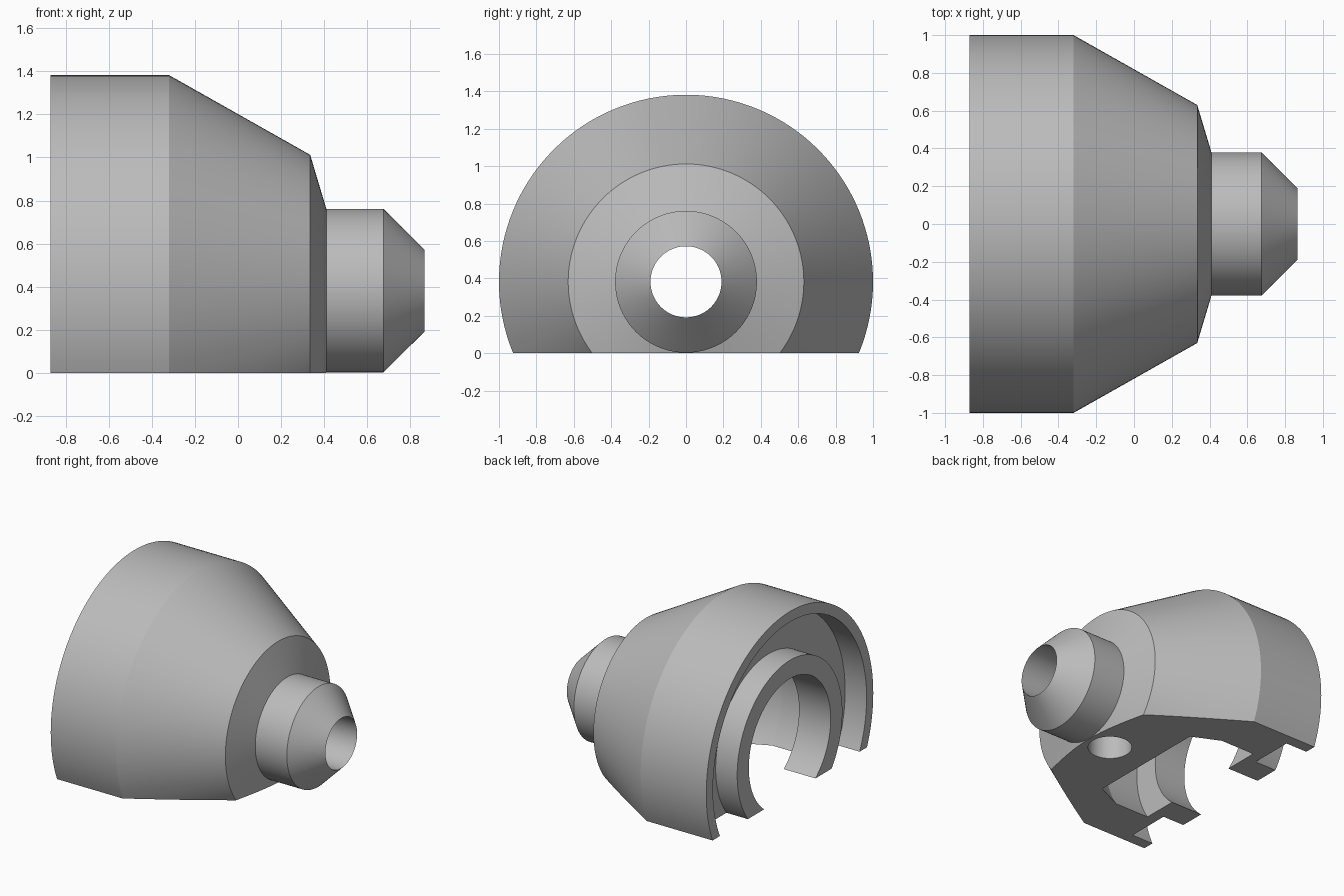
import bpy, bmesh, math
from mathutils import Matrix

if "Cube" in bpy.data.objects:
    bpy.data.objects.remove(bpy.data.objects["Cube"])

AXIS_Z = 0.382   # height of the turning axis above the flat base
SEGMENTS = 128


def lathe(name, profile):
    """Revolve a closed (x, radius) profile around the horizontal x axis."""
    bm = bmesh.new()
    rings = []
    for i in range(SEGMENTS):
        a = 2 * math.pi * i / SEGMENTS
        rings.append([bm.verts.new((x, r * math.cos(a), AXIS_Z + r * math.sin(a)))
                      for x, r in profile])
    n = len(profile)
    for i in range(SEGMENTS):
        a, b = rings[i], rings[(i + 1) % SEGMENTS]
        for j in range(n):
            k = (j + 1) % n
            bm.faces.new((a[j], b[j], b[k], a[k]))
    bmesh.ops.recalc_face_normals(bm, faces=bm.faces)
    mesh = bpy.data.meshes.new(name)
    bm.to_mesh(mesh)
    bm.free()
    obj = bpy.data.objects.new(name, mesh)
    bpy.context.collection.objects.link(obj)
    return obj


def cut(target, cutter):
    """Subtract a cutter from the target, then remove the cutter."""
    cutter.hide_render = True
    mod = target.modifiers.new("cut", 'BOOLEAN')
    mod.operation = 'DIFFERENCE'
    mod.solver = 'EXACT'
    mod.object = cutter
    bpy.context.view_layer.objects.active = target
    bpy.ops.object.modifier_apply(modifier=mod.name)
    bpy.data.objects.remove(cutter)


# Turned housing: outer shell, nose, bore, chamber, inner collar, rear groove
housing = lathe("housing", [
    (-0.87, 1.0), (-0.32, 1.0), (0.335, 0.63), (0.41, 0.379),
    (0.675, 0.379), (0.866, 0.19),                  # nose
    (-0.11, 0.19), (-0.11, 0.61),                   # bore and chamber front
    (-0.32, 0.69), (-0.605, 0.69), (-0.605, 0.49),  # chamber
    (-0.87, 0.49), (-0.87, 0.63),                   # collar
    (-0.69, 0.63), (-0.69, 0.92), (-0.87, 0.92),    # rear groove
])

# Flat base
bpy.ops.mesh.primitive_cube_add(size=4, location=(0, 0, -2))
cut(housing, bpy.context.object)

# Round port from the base up into the bore
bpy.ops.mesh.primitive_cylinder_add(vertices=64, radius=0.153, depth=0.6,
                                    location=(0.22, 0, 0.08))
cut(housing, bpy.context.object)

# Plain grey finish
grey = bpy.data.materials.new("grey")
grey.diffuse_color = (0.5, 0.5, 0.5, 1)
grey.use_nodes = True
grey.node_tree.nodes["Principled BSDF"].inputs["Base Color"].default_value = grey.diffuse_color
housing.data.materials.clear()
housing.data.materials.append(grey)

bpy.ops.object.select_all(action='DESELECT')
housing.select_set(True)
bpy.context.view_layer.objects.active = housing
bpy.ops.object.shade_smooth_by_angle(angle=math.radians(15))
